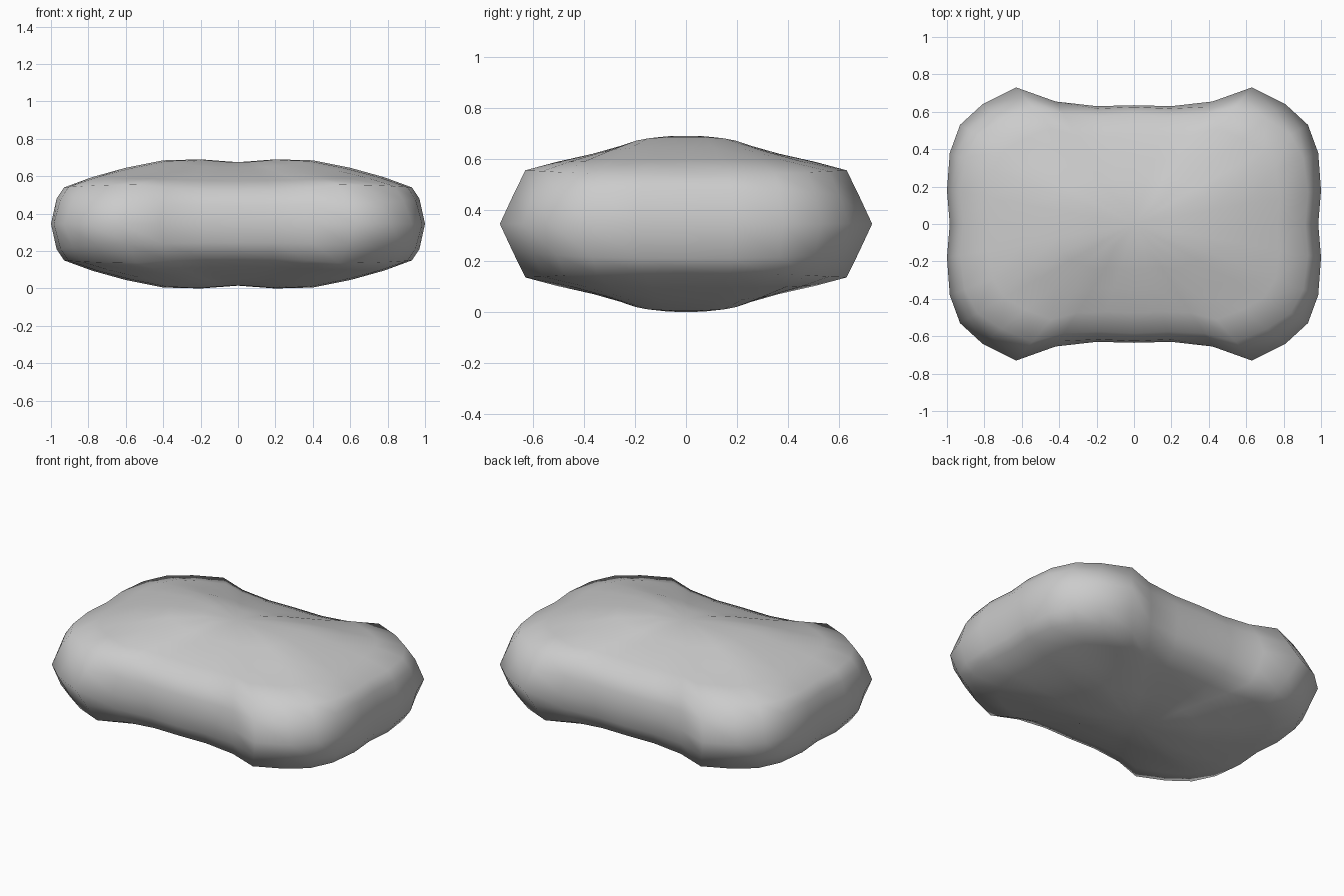
import bpy, bmesh

if "Cube" in bpy.data.objects:
    bpy.data.objects.remove(bpy.data.objects["Cube"])

HALF = 0.345  # half thickness

# Quarter of the plan outline, from the end (+x) round the corner to the side (+y)
outline = [(.985, 0), (1, .18), (.985, .38), (.93, .53), (.81, .64),
           (.63, .73), (.42, .655), (.2, .63), (0, .635)]
# Rim-to-centre profiles (fraction of radius, height above mid plane)
end = [(1, 0), (.97, .135), (.93, .195), (.78, .25), (.6, .30), (.4, .34), (.2, .345)]
corner = [(1, 0), (.93, .11), (.863, .21), (.7, .242), (.5, .275), (.33, .31), (.16, .335)]
side = [(1, 0), (.985, .1), (.92, .18), (.75, .23), (.55, .27), (.38, .30), (.18, .33)]
# Blend of end / corner / side profile at each outline point
weights = [(1, 0, 0), (1, 0, 0), (.85, .15, 0), (.55, .45, 0), (.2, .8, 0),
           (0, 1, 0), (0, .5, .5), (0, .1, .9), (0, 0, 1)]


def ray(k, level):
    """Quarter point k on a given profile level."""
    s, z = (sum(w * p[level][i] for w, p in zip(weights[k], (end, corner, side)))
            for i in (0, 1))
    return outline[k][0] * s, outline[k][1] * s, z


def full_ring(level, sign):
    """Mirror a quarter into a closed ring above or below the mid plane."""
    q = [ray(k, level) for k in range(len(outline))]
    half = q + [(-x, y, z) for x, y, z in q[-2::-1]]
    ring = half + [(x, -y, z) for x, y, z in half[-2:0:-1]]
    return [(x, y, HALF + sign * z) for x, y, z in ring]


# Cushion body: rings from the top centre over the rim to the bottom centre
bm = bmesh.new()
levels = [(i, 1) for i in range(6, -1, -1)] + [(i, -1) for i in range(1, 7)]
rings = [[bm.verts.new(p) for p in full_ring(i, s)] for i, s in levels]
n = len(rings[0])
top = bm.verts.new((0, 0, HALF + .33))
bottom = bm.verts.new((0, 0, HALF - .33))
for i in range(n):
    j = (i + 1) % n
    bm.faces.new((top, rings[0][i], rings[0][j]))
    bm.faces.new((bottom, rings[-1][j], rings[-1][i]))
    for a, b in zip(rings, rings[1:]):
        bm.faces.new((a[i], b[i], b[j], a[j]))
bmesh.ops.recalc_face_normals(bm, faces=bm.faces)
for f in bm.faces:
    f.smooth = True

mesh = bpy.data.meshes.new("cushion")
bm.to_mesh(mesh)
bm.free()
bpy.context.collection.objects.link(bpy.data.objects.new("cushion", mesh))
